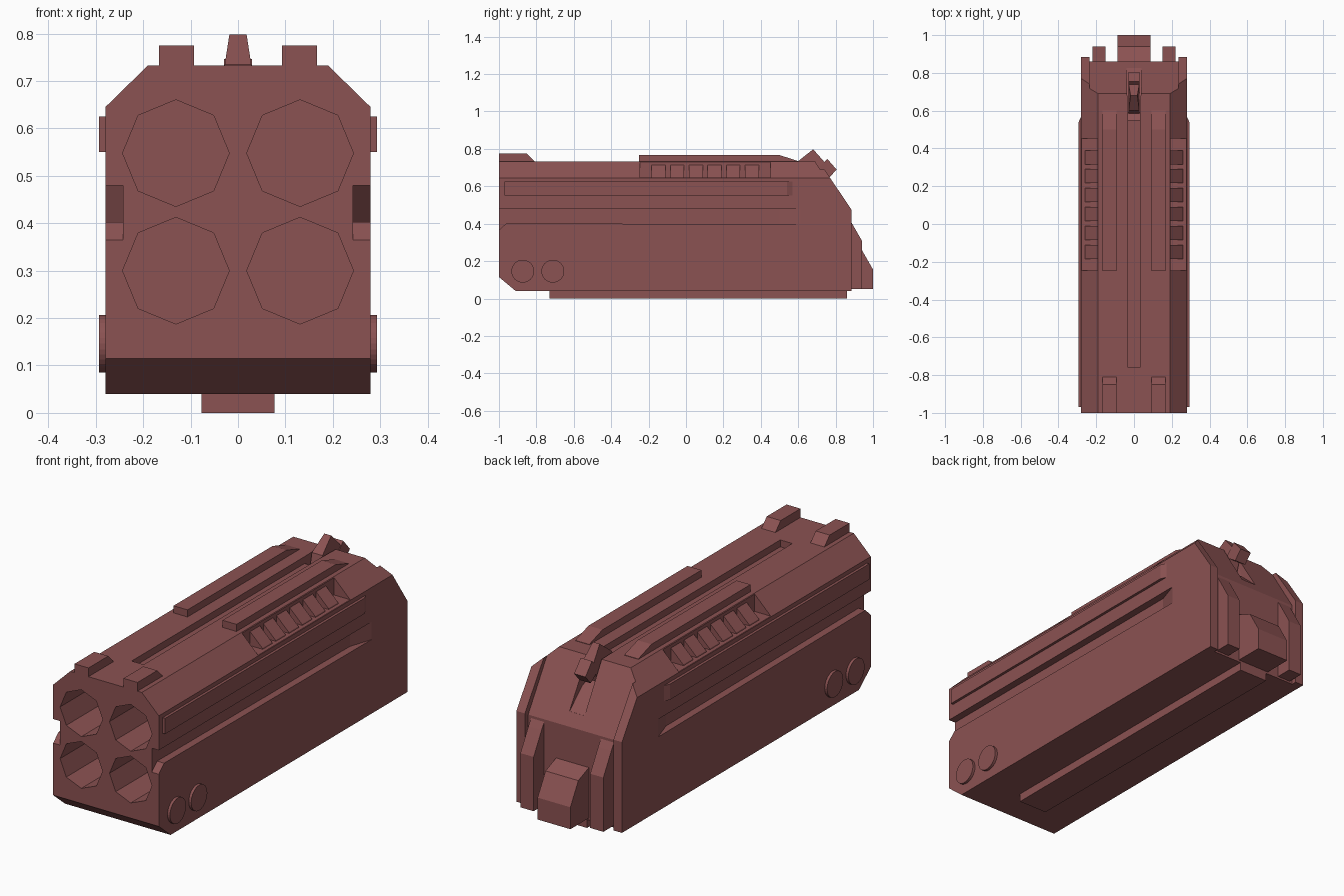
import bpy, bmesh, math
from mathutils import Vector

if "Cube" in bpy.data.objects:
    bpy.data.objects.remove(bpy.data.objects["Cube"])

mat = bpy.data.materials.new("dull_red")
mat.diffuse_color = (0.26, 0.085, 0.085, 1)
mat.use_nodes = True
mat.node_tree.nodes["Principled BSDF"].inputs["Base Color"].default_value = mat.diffuse_color


def finish(name, bm):
    bmesh.ops.recalc_face_normals(bm, faces=bm.faces)
    me = bpy.data.meshes.new(name)
    bm.to_mesh(me)
    bm.free()
    me.materials.append(mat)
    ob = bpy.data.objects.new(name, me)
    bpy.context.collection.objects.link(ob)
    return ob


def prism_bm(pts, a, b, axis="x"):
    """Extrude a (y,z) outline along x, or an (x,z) outline along y."""
    bm = bmesh.new()
    place = (lambda p, t: (t, p[0], p[1])) if axis == "x" else (lambda p, t: (p[0], t, p[1]))
    lo = [bm.verts.new(place(p, a)) for p in pts]
    hi = [bm.verts.new(place(p, b)) for p in pts]
    bm.faces.new(lo)
    bm.faces.new(hi)
    n = len(pts)
    for i in range(n):
        j = (i + 1) % n
        bm.faces.new((lo[i], lo[j], hi[j], hi[i]))
    return bm


def prism(name, pts, a, b, axis="x"):
    return finish(name, prism_bm(pts, a, b, axis))


def rect(u0, u1, v0, v1):
    return [(u0, v0), (u1, v0), (u1, v1), (u0, v1)]


def ngon(cu, cv, r, n):
    return [(cu + r * math.cos(2 * math.pi * i / n), cv + r * math.sin(2 * math.pi * i / n))
            for i in range(n)]


def cut(target, cutter):
    cutter.hide_render = True
    mod = target.modifiers.new("cut", "BOOLEAN")
    mod.operation = "DIFFERENCE"
    mod.solver = "EXACT"
    mod.object = cutter
    bpy.context.view_layer.objects.active = target
    bpy.ops.object.modifier_apply(modifier=mod.name)
    bpy.data.objects.remove(cutter)


# Main housing: side outline, then the long top edges bevelled off
side = [(-1, 0.115), (-0.91, 0.04), (0.885, 0.04), (0.885, 0.475), (0.711, 0.733), (-1, 0.733)]
bm = prism_bm(side, -0.28, 0.28)
for s in (1, -1):
    bmesh.ops.recalc_face_normals(bm, faces=bm.faces)
    r = bmesh.ops.bisect_plane(bm, geom=bm.verts[:] + bm.edges[:] + bm.faces[:],
                               plane_co=(s * 0.28, 0, 0.645),
                               plane_no=Vector((s * 0.088, 0, 0.09)), clear_outer=True)
    edges = [e for e in r["geom_cut"] if isinstance(e, bmesh.types.BMEdge)]
    bmesh.ops.contextual_create(bm, geom=edges)
body = finish("housing", bm)

# Rear face recessed between the side plates
cut(body, prism("rear_cutter", [(0.586, 0.9), (0.69, 0.733), (0.86, 0.46), (0.86, -0.1),
                                (1.1, -0.1), (1.1, 0.9)], -0.235, 0.235))
# Four octagonal bores
for x in (-0.131, 0.131):
    for z in (0.3, 0.548):
        cut(body, prism("bore_cutter", ngon(x, z, 0.1125, 8), -1.1, -0.5, "y"))
# Top slot and hammer slot
cut(body, prism("slot_cutter", rect(-0.76, 0.56, 0.70, 0.9), -0.032, 0.032))
bm = prism_bm([(0.55, 0.9), (0.55, 0.69), (0.73, 0.60), (0.825, 0.515), (0.9, 0.515), (0.9, 0.9)],
              -0.032, 0.032)
for v in bm.verts:
    if v.co.y > 0.7:
        v.co.x *= 1.25
cut(body, finish("hammer_slot_cutter", bm))

for s in (1, -1):
    # Long side groove, flared at the muzzle and ramped at the rear
    bm = prism_bm([(-1.1, 0.48), (0.62, 0.48), (0.62, 0.395), (-0.96, 0.403), (-1.1, 0.27)],
                  s * 0.243, s * 0.283)
    for v in bm.verts:
        if v.co.y > 0.6 and abs(v.co.x) < 0.26:
            v.co.y -= 0.12
    cut(body, finish("groove_cutter", bm))
    # Notch along the bevel, filled with wedge teeth
    cut(body, prism("notch_cutter", [(s * 0.193, 0.647), (s * 0.4, 0.647), (s * 0.4, 0.9),
                                     (s * 0.193, 0.9)], -0.245, 0.452, "y"))
    for i in range(6):
        y = -0.147 + 0.1 * i
        prism("vent_tooth", [(s * 0.19, 0.64), (s * 0.262, 0.64), (s * 0.258, 0.652),
                             (s * 0.19, 0.717)], y - 0.037, y + 0.037, "y")
    # Top rails and front lugs
    prism("top_rail", [(-0.25, 0.72), (0.6, 0.72), (0.6, 0.735), (0.5, 0.767), (-0.25, 0.767)],
          s * 0.093, s * 0.167)
    prism("front_lug", [(-1, 0.72), (-0.81, 0.72), (-0.81, 0.733), (-0.85, 0.775), (-1, 0.775)],
          s * 0.093, s * 0.167)
    # Raised side strip with tapered rear end
    bm = prism_bm(rect(-0.97, 0.59, 0.55, 0.625), s * 0.27, s * 0.293)
    for v in bm.verts:
        if v.co.y > 0.5 and abs(v.co.x) > 0.28:
            v.co.y = 0.54
    finish("side_strip", bm)
    # Round pins
    for y in (-0.873, -0.712):
        prism("side_pin", ngon(y, 0.146, 0.061, 32), s * 0.27, s * 0.293)
    # Rear ribs
    prism("rear_rib", [(0.84, 0.05), (0.94, 0.05), (0.94, 0.31), (0.88, 0.415), (0.84, 0.48)],
          s * 0.15, s * 0.22)

# Rear centre block
prism("rear_block", [(0.84, 0.05), (1, 0.05), (1, 0.155), (0.94, 0.26), (0.84, 0.3)], -0.087, 0.087)
# Bottom rail
prism("bottom_rail", rect(-0.73, 0.86, 0, 0.05), -0.077, 0.077)
# Hammer: arm plus thumb spur
bm = prism_bm([(0.58, 0.65), (0.6, 0.735), (0.68, 0.798), (0.74, 0.73), (0.71, 0.63)], -0.028, 0.028)
for v in bm.verts:
    if v.co.z > 0.78:
        v.co.x *= 0.65
finish("hammer_arm", bm)
prism("hammer_spur", [(0.70, 0.69), (0.755, 0.747), (0.805, 0.69), (0.765, 0.645)], -0.03, 0.03)
